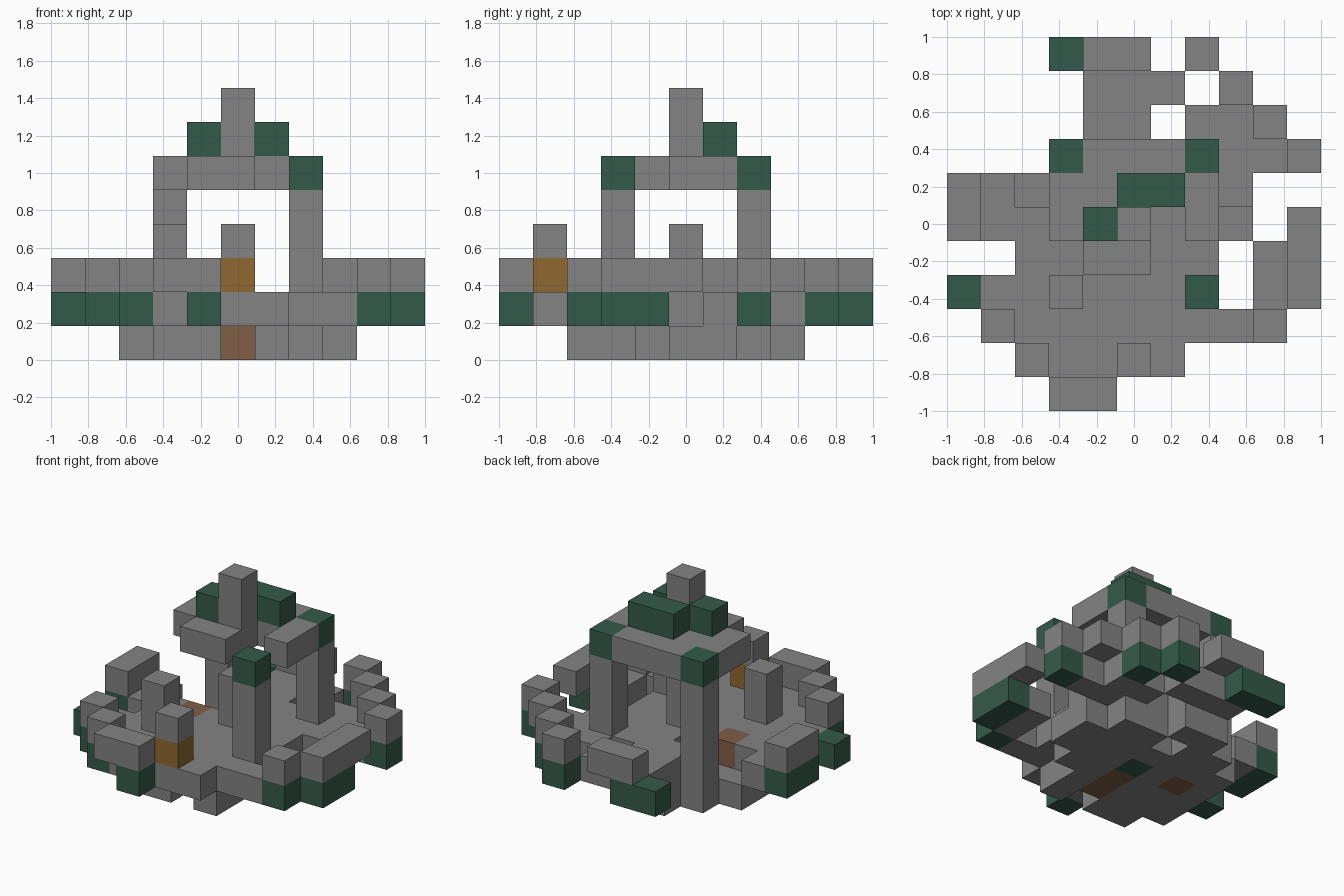
import bpy
import bmesh
from mathutils import Vector, Matrix

cube = bpy.data.objects.get("Cube")
if cube:
    bpy.data.objects.remove(cube, do_unlink=True)

N = 11
CELL = 2 / N


def material(name, rgb):
    m = bpy.data.materials.new(name)
    m.use_nodes = True
    m.diffuse_color = (*rgb, 1)
    m.node_tree.nodes["Principled BSDF"].inputs["Base Color"].default_value = (*rgb, 1)
    return m


# Plan symbols: s stone, m moss, o glowing lamp, b brown brick
KEYS = "smob"
MATS = [
    material("grey stone", (0.227, 0.227, 0.227)),
    material("dark green moss", (0.034, 0.102, 0.069)),
    material("amber lamp", (0.28, 0.14, 0.03)),
    material("brown brick", (0.216, 0.112, 0.061)),
]

# Each part: lowest layer, number of layers, plan drawn with the back row first
PARTS = {
    "foundation": (0, 1, """
...........
...........
....ss.....
...ss.ss...
..sssssss..
..sbsmsss..
..sssbss...
..sssbs....
...ss.s....
...........
..........."""),
    "floor": (1, 1, """
...........
....sss....
....ss.ss..
...sssssss.
.s...ssss..
.ssbssss...
..ssssss.s.
.sssssss.s.
..sssssss..
...ssss....
..........."""),
    "mossy_rim": (1, 1, """
...mm..m...
........m..
...........
..........m
m..........
m..........
..........m
m.........m
.m.......m.
..m........
....m......"""),
    "rim_wall": (2, 1, """
....ss.s...
........s..
.........s.
..........s
s..........
s.........s
..........s
..........s
.s.......s.
..s........
...ss......"""),
    "roof_ring": (5, 1, """
...........
...........
...........
...msssm...
...sssss...
...sss.s...
....ss.....
.......m...
...........
...........
..........."""),
    "roof_moss": (6, 1, """
...........
...........
...........
...........
.....mm....
....m......
...........
...........
...........
...........
..........."""),
}


def read_plan(plan):
    rows = plan.split()[::-1]
    return {(i, j): KEYS.index(c) for j, row in enumerate(rows)
            for i, c in enumerate(row) if c in KEYS}


parts = {}
for name, (low, count, plan) in PARTS.items():
    parts[name] = {(i, j, k): c for (i, j), c in read_plan(plan).items()
                   for k in range(low, low + count)}


# Upright parts: column position, lowest layer and symbols from the bottom up
def column(name, i, j, low, symbols):
    parts[name] = {(i, j, low + n): KEYS.index(c) for n, c in enumerate(symbols)}


column("front_lamp_post", 5, 1, 2, "os")
column("broken_pillar", 3, 3, 2, "ss")
column("front_pillar", 7, 3, 2, "sss")
column("back_left_pillar", 7, 7, 2, "sss")
column("back_right_pillar", 3, 7, 2, "sss")
column("altar", 5, 5, 2, "ss")
column("spire", 5, 5, 6, "ss")

filled = set().union(*parts.values())
DIRECTIONS = [Vector(d) for d in
              ((1, 0, 0), (-1, 0, 0), (0, 1, 0), (0, -1, 0), (0, 0, 1), (0, 0, -1))]


def build(name, cells):
    """Make one block part, keeping only faces that meet open air."""
    bm = bmesh.new()
    for cell, mat in cells.items():
        centre = Vector(cell) + Vector((-5, -5, 0.5))
        for d in DIRECTIONS:
            if tuple(int(a + b) for a, b in zip(cell, d)) in filled:
                continue
            u = Vector((d.y, d.z, d.x))
            v = d.cross(u)
            corners = [centre + (d + u * a + v * b) / 2
                       for a, b in ((-1, -1), (1, -1), (1, 1), (-1, 1))]
            face = bm.faces.new([bm.verts.new(c * CELL) for c in corners])
            face.material_index = mat
    bmesh.ops.remove_doubles(bm, verts=bm.verts, dist=CELL / 100)
    bmesh.ops.dissolve_limit(bm, angle_limit=0.01, verts=bm.verts, edges=bm.edges,
                             delimit={'MATERIAL'})
    mesh = bpy.data.meshes.new(name)
    bm.to_mesh(mesh)
    bm.free()
    for m in MATS:
        mesh.materials.append(m)
    bpy.context.collection.objects.link(bpy.data.objects.new(name, mesh))


for part_name, part_cells in parts.items():
    build(part_name, part_cells)
